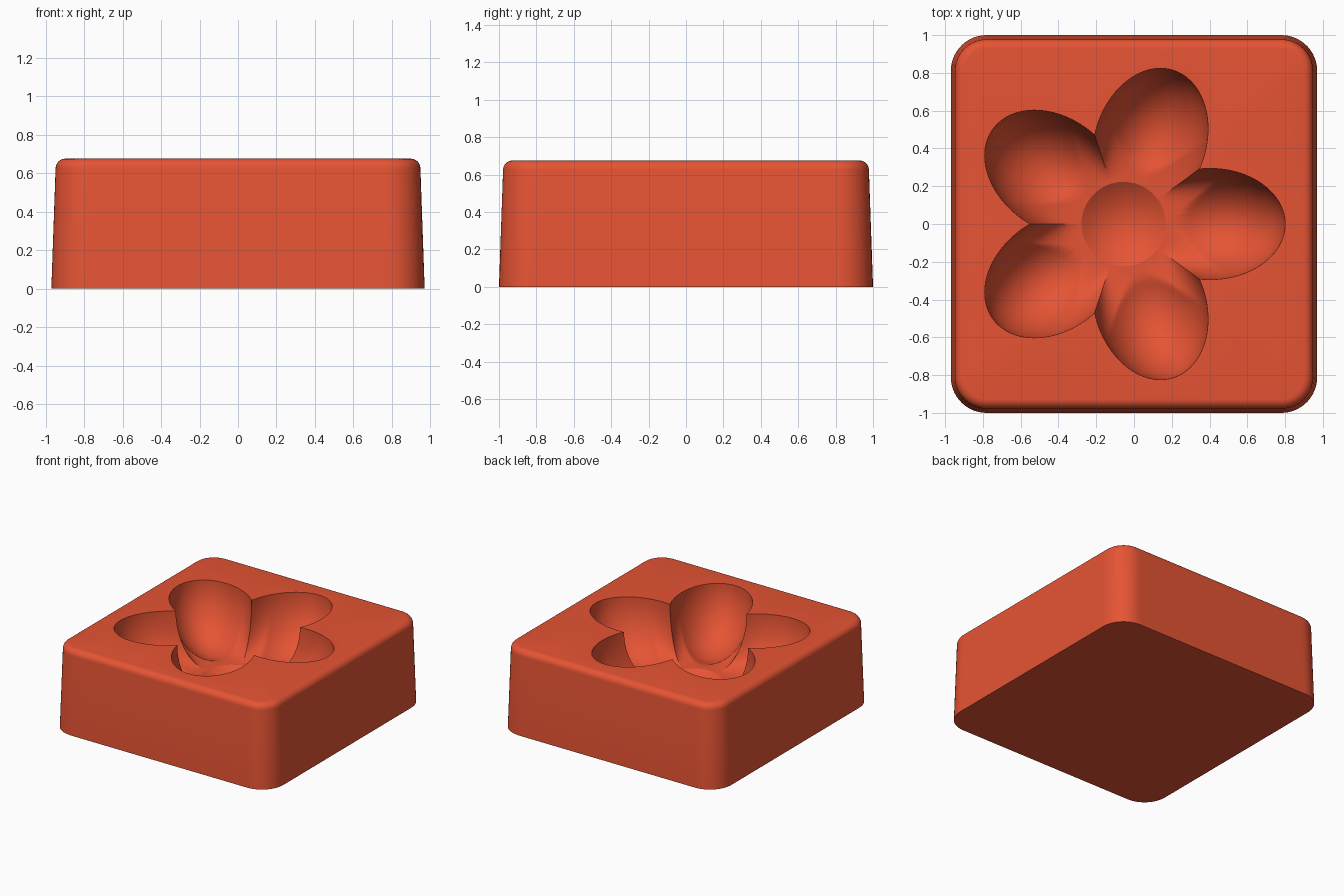
import bpy, bmesh
from math import sin, cos, pi, radians, sqrt, hypot

if "Cube" in bpy.data.objects:
    bpy.data.objects.remove(bpy.data.objects["Cube"])

TOP = 0.675              # block height
EDGE = 0.05              # soft top edge radius
CENTRE_X = -0.055        # flower centre
PETAL_AT, PETAL_LONG, PETAL_HALF, PETAL_DEPTH = 0.458, 0.397, 0.294, 0.43
DIMPLE, FLOOR_DEPTH, DIMPLE_DEPTH = 0.223, 0.40, 0.08
RAYS = 360

clay = bpy.data.materials.new("terracotta red")
clay.use_nodes = True
colour = (0.79, 0.088, 0.034, 1)
clay.diffuse_color = colour
clay.node_tree.nodes["Principled BSDF"].inputs["Base Color"].default_value = colour


def petal_angle(degrees):
    """Angle in radians from the nearest petal axis."""
    return radians((degrees + 36) % 72 - 36)


def flower_radius(degrees):
    """Distance from the flower centre to its outline."""
    c, s = cos(petal_angle(degrees)), sin(petal_angle(degrees))
    k = (c / PETAL_LONG) ** 2 + (s / PETAL_HALF) ** 2
    h = c * PETAL_AT / PETAL_LONG ** 2
    return (h + sqrt(h * h - k * ((PETAL_AT / PETAL_LONG) ** 2 - 1))) / k


def block_radius(degrees, inset):
    """Distance from the flower centre to the inset rounded rectangle."""
    c, s = cos(radians(degrees)), sin(radians(degrees))
    corner = 0.19 - inset
    low, high = 0.5, 2.0
    for _ in range(40):
        r = (low + high) / 2
        dx = abs(CENTRE_X + r * c) - 0.97 + inset + corner
        dy = abs(r * s) - 1.0 + inset + corner
        outside = hypot(max(dx, 0), max(dy, 0)) + min(max(dx, dy), 0) > corner
        low, high = (low, r) if outside else (r, high)
    return low


def hollow_depth(degrees, r, t):
    """Depth of the petal bowl, running into the central floor."""
    u, v = r * cos(petal_angle(degrees)), r * sin(petal_angle(degrees))
    q = ((u - PETAL_AT) / PETAL_LONG) ** 2 + (v / PETAL_HALF) ** 2
    bowl = PETAL_DEPTH * sqrt(max(0, 1 - q))
    return max(bowl, FLOOR_DEPTH * sqrt(max(0, 1 - t * t)))


bm = bmesh.new()


def add_ring(place):
    """One closed ring; place(degrees) gives radius and height."""
    ring = []
    for i in range(RAYS):
        degrees = i * 360 / RAYS
        r, z = place(degrees)
        ring.append(bm.verts.new((CENTRE_X + r * cos(radians(degrees)),
                                  r * sin(radians(degrees)), z)))
    return ring


# Tapered outer wall with a rounded top edge
rings = [add_ring(lambda d: (block_radius(d, 0), 0))]
for i in range(7):
    a = i * pi / 12
    inset = 0.022 + EDGE * (1 - cos(a))
    rings.append(add_ring(lambda d: (block_radius(d, inset), TOP - EDGE + EDGE * sin(a))))


# Petal hollows, from the flower outline down to the dimple rim
def hollow_point(degrees, t):
    r = DIMPLE + (flower_radius(degrees) - DIMPLE) * t
    depth = 0 if t == 1 else hollow_depth(degrees, r, t)
    return r, TOP - depth


STEPS = 28
for i in range(STEPS + 1):
    t = 1 if i == 0 else cos(i * pi / 2 / STEPS)
    rings.append(add_ring(lambda d: hollow_point(d, t)))

# Shallow round dimple in the floor
for i in range(1, 8):
    f = 1 - i / 8
    z = TOP - FLOOR_DEPTH - DIMPLE_DEPTH * (1 - f * f)
    rings.append(add_ring(lambda d: (DIMPLE * f, z)))

# Skin the rings, then close the base and the dimple
for outer, inner in zip(rings, rings[1:]):
    for i in range(RAYS):
        j = (i + 1) % RAYS
        bm.faces.new((outer[i], outer[j], inner[j], inner[i]))
bm.faces.new(rings[0][::-1])
bottom = bm.verts.new((CENTRE_X, 0, TOP - FLOOR_DEPTH - DIMPLE_DEPTH))
for i in range(RAYS):
    bm.faces.new((rings[-1][i], rings[-1][(i + 1) % RAYS], bottom))

mesh = bpy.data.meshes.new("flower_mould")
bm.to_mesh(mesh)
bm.free()
mesh.materials.append(clay)
mould = bpy.data.objects.new("flower_mould", mesh)
bpy.context.collection.objects.link(mould)

# Smooth walls with crisp rims
bpy.ops.object.select_all(action='DESELECT')
bpy.context.view_layer.objects.active = mould
mould.select_set(True)
bpy.ops.object.shade_smooth_by_angle(angle=radians(30))
